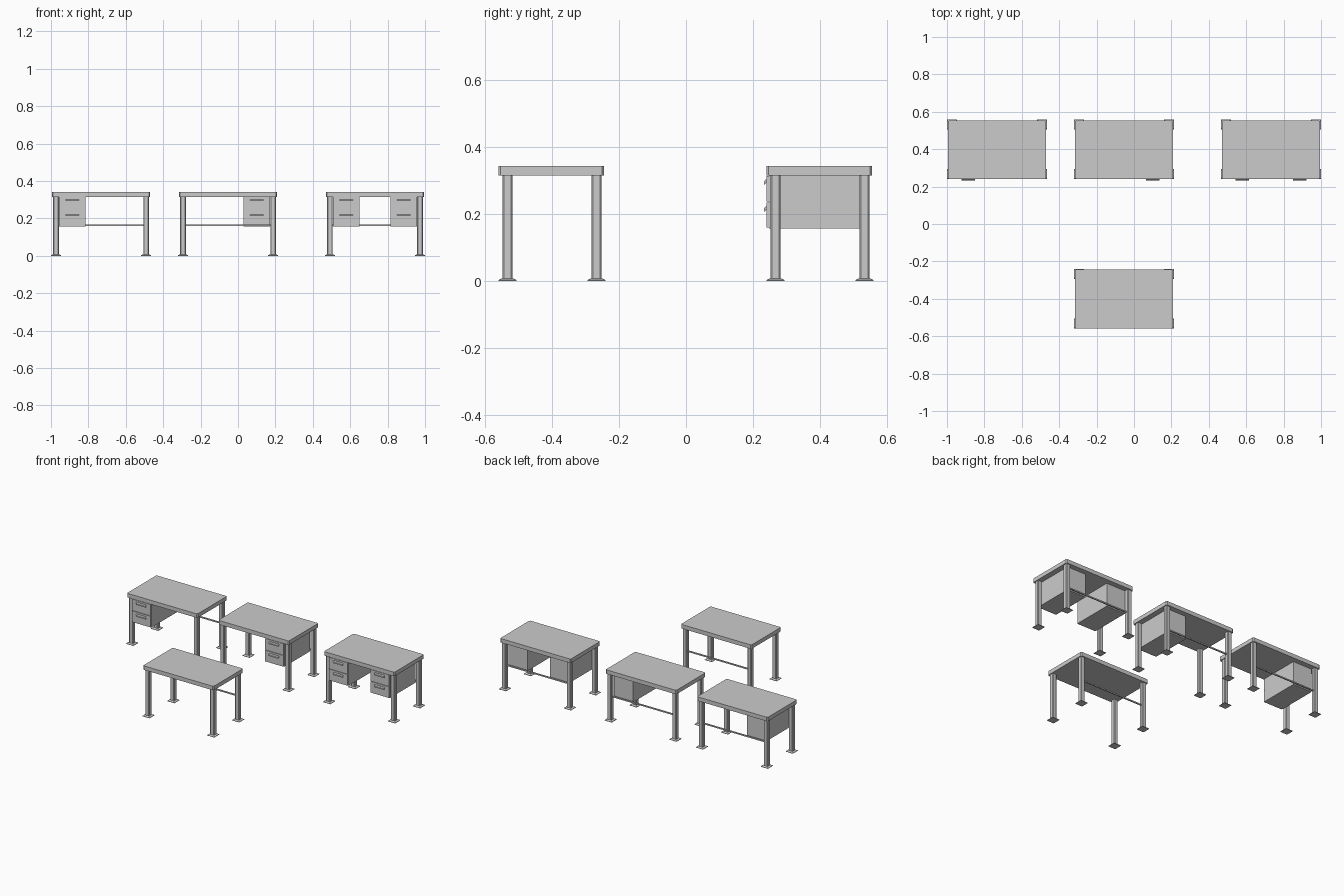
import bpy, bmesh
from mathutils import Vector

if "Cube" in bpy.data.objects:
    bpy.data.objects.remove(bpy.data.objects["Cube"])


def finish(name, bm):
    bmesh.ops.recalc_face_normals(bm, faces=bm.faces)
    mesh = bpy.data.meshes.new(name)
    bm.to_mesh(mesh)
    bm.free()
    ob = bpy.data.objects.new(name, mesh)
    bpy.context.collection.objects.link(ob)
    return ob


def box(name, lo, hi, chamfer=0.0):
    """Box between two corners, optionally chamfered on its vertical edges."""
    lo, hi = Vector(lo), Vector(hi)
    bm = bmesh.new()
    bmesh.ops.create_cube(bm, size=1)
    for v in bm.verts:
        v.co = (lo + hi) / 2 + v.co * (hi - lo)
    if chamfer:
        edges = [e for e in bm.edges
                 if abs(e.verts[0].co.z - e.verts[1].co.z) > 1e-5]
        bmesh.ops.bevel(bm, geom=edges, offset=chamfer, segments=1,
                        affect='EDGES')
    return finish(name, bm)


def foot(name, x, y):
    """Square plate with sloping upper sides."""
    bm = bmesh.new()
    rings = []
    for r, z in ((0.0265, 0), (0.0265, 0.003), (0.017, 0.008)):
        rings.append([bm.verts.new((x + sx * r, y + sy * r, z))
                      for sx, sy in ((-1, -1), (1, -1), (1, 1), (-1, 1))])
    for a, b in zip(rings, rings[1:]):
        for i in range(4):
            j = (i + 1) % 4
            bm.faces.new((a[i], a[j], b[j], b[i]))
    bm.faces.new(rings[0])
    bm.faces.new(rings[-1])
    finish(name, bm)


def handle(name, x, y, z):
    """Cup pull: a wedge profile extruded along x."""
    profile = ((0, 0.009), (-0.004, 0.009), (-0.009, 0.003),
               (-0.009, -0.006), (-0.006, -0.006), (0, 0.003))
    bm = bmesh.new()
    ends = [[bm.verts.new((x + s * 0.036, y + py, z + pz))
             for py, pz in profile] for s in (-1, 1)]
    n = len(profile)
    for i in range(n):
        j = (i + 1) % n
        bm.faces.new((ends[0][i], ends[0][j], ends[1][j], ends[1][i]))
    for end in ends:
        bm.faces.new(end)
    finish(name, bm)


def pedestal(name, x, y):
    """Drawer cabinet with two drawer fronts and pulls."""
    w = 0.071
    front = y - 0.152
    box(name + "_cabinet", (x - w, front, 0.157), (x + w, y + 0.12, 0.316))
    for label, z0, z1, hz in (("lower", 0.159, 0.234, 0.213),
                              ("upper", 0.237, 0.313, 0.293)):
        box(f"{name}_{label}_drawer", (x - w + 0.003, front - 0.007, z0),
            (x + w - 0.003, front, z1))
        handle(f"{name}_{label}_handle", x, front - 0.006, hz)


def desk(name, x, y, sides):
    # worktop
    box(name + "_top", (x - 0.262, y - 0.159, 0.315),
        (x + 0.262, y + 0.155, 0.342), 0.006)
    # legs and feet
    for sx, xn in ((-1, "left"), (1, "right")):
        for sy, yn in ((-1, "front"), (1, "back")):
            lx, ly = x + sx * 0.241, y + sy * 0.1325
            box(f"{name}_{yn}_{xn}_leg", (lx - 0.015, ly - 0.015, 0.007),
                (lx + 0.015, ly + 0.015, 0.316), 0.004)
            foot(f"{name}_{yn}_{xn}_foot", lx, ly)
    # back rail
    box(name + "_back_rail", (x - 0.23, y + 0.1285, 0.159),
        (x + 0.23, y + 0.1365, 0.167))
    # drawer pedestals
    for s in sides:
        side = "left" if s < 0 else "right"
        pedestal(f"{name}_{side}", x + s * 0.154, y)


desk("left_desk", -0.732, 0.399, (-1,))
desk("middle_desk", -0.053, 0.399, (1,))
desk("right_desk", 0.732, 0.399, (-1, 1))
desk("plain_desk", -0.053, -0.399, ())
